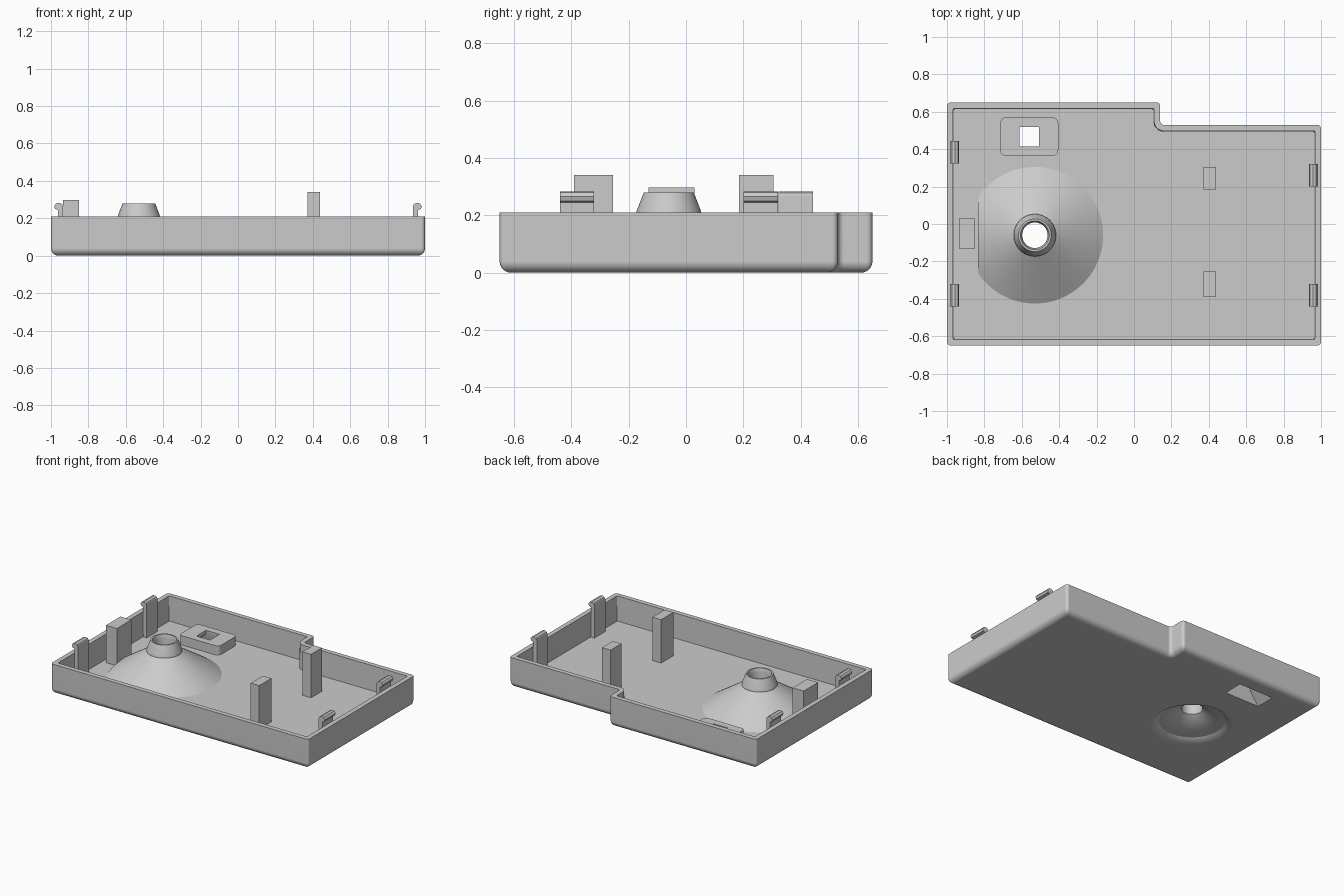
import bpy, bmesh, math
from mathutils import Vector

cube = bpy.data.objects.get("Cube")
if cube:
    bpy.data.objects.remove(cube, do_unlink=True)

FLOOR = 0.035
WALL_TOP = 0.21

grey = bpy.data.materials.new("plain grey")
grey.use_nodes = True
grey.diffuse_color = (0.6, 0.6, 0.6, 1)
grey.node_tree.nodes["Principled BSDF"].inputs["Base Color"].default_value = (0.6, 0.6, 0.6, 1)


def loft(name, rings):
    """Closed solid skinned through rings of equal length, capped at both ends."""
    bm = bmesh.new()
    loops = [[bm.verts.new(p) for p in ring] for ring in rings]
    n = len(loops[0])
    for a, b in zip(loops, loops[1:]):
        for i in range(n):
            j = (i + 1) % n
            bm.faces.new((a[i], a[j], b[j], b[i]))
    bm.faces.new(loops[0][::-1])
    bm.faces.new(loops[-1])
    bmesh.ops.recalc_face_normals(bm, faces=bm.faces)
    mesh = bpy.data.meshes.new(name)
    bm.to_mesh(mesh)
    bm.free()
    mesh.materials.append(grey)
    obj = bpy.data.objects.new(name, mesh)
    bpy.context.collection.objects.link(obj)
    return obj


def rounded(corners, z, radius, inset=0.0, steps=5):
    """Right-angled outline (counter-clockwise), inset and with round corners."""
    pts = [Vector(c) for c in corners]
    ring = []
    for i, p in enumerate(pts):
        e1 = (p - pts[i - 1]).normalized()
        e2 = (pts[(i + 1) % len(pts)] - p).normalized()
        inner = Vector((-e1.y, e1.x)) + Vector((-e2.y, e2.x))
        convex = e1.cross(e2) > 0
        r = max(radius - inset, 0.006) if convex else radius + inset
        centre = p + inner * inset + (e2 - e1) * r
        for k in range(steps + 1):
            t = math.pi / 2 * k / steps
            q = centre - e2 * r * math.cos(t) + e1 * r * math.sin(t)
            ring.append((q.x, q.y, z))
    return ring


def rect(cx, cy, w, d):
    return [(cx + sx * w / 2, cy + sy * d / 2)
            for sx, sy in ((-1, -1), (1, -1), (1, 1), (-1, 1))]


def lathe(name, cx, cy, profile, sides=96):
    angles = [math.tau * i / sides for i in range(sides)]
    return loft(name, [[(cx + r * math.cos(a), cy + r * math.sin(a), z) for a in angles]
                       for r, z in profile])


def box(name, x0, x1, y0, y1, z0, z1):
    corners = rect((x0 + x1) / 2, (y0 + y1) / 2, x1 - x0, y1 - y0)
    return loft(name, [[(x, y, z) for x, y in corners] for z in (z0, z1)])


def cut(obj, cutter):
    cutter.hide_render = True
    mod = obj.modifiers.new("cut", 'BOOLEAN')
    mod.operation = 'DIFFERENCE'
    mod.solver = 'EXACT'
    mod.object = cutter
    bpy.context.view_layer.objects.active = obj
    bpy.ops.object.modifier_apply(modifier=mod.name)


parts = []

# Stepped tray: fillet under the edge, up the wall, over the rim, down to the floor
outline = [(-1, -0.65), (1, -0.65), (1, 0.53), (0.14, 0.53), (0.14, 0.65), (-1, 0.65)]
fillet = 0.04
profile = [(0.06, 0)]
for k in range(7):
    t = math.pi / 2 * k / 6
    profile.append((fillet * (1 - math.sin(t)), fillet * (1 - math.cos(t))))
profile += [(0, WALL_TOP), (0.033, WALL_TOP), (0.036, FLOOR)]
tray = loft("tray", [rounded(outline, z, 0.02, inset) for inset, z in profile])

# Funnel with a tapered neck, trimmed flat beside the left-hand post
fx, fy = -0.53, -0.06
funnel = lathe("funnel", fx, fy, [(0.365, FLOOR), (0.113, 0.2), (0.112, 0.215), (0.087, 0.28)])
trim = box("funnel_trim", -1.2, -0.835, -0.6, 0.5, -0.1, 0.4)
cut(funnel, trim)

# Conical bore, open underneath
bore = lathe("funnel_bore", fx, fy, [(0.281, -0.01), (0.068, 0.123), (0.068, 0.25), (0.08, 0.29)])
cut(funnel, bore)
cut(tray, bore)

# Raised boss with a square window that flares out underneath
bx, by = -0.56, 0.467
boss = loft("window_boss", [rounded(rect(bx, by, 0.31, 0.205), z, 0.03) for z in (FLOOR, 0.1)])
flare = loft("window_flare", [[(x, y, z) for x, y in rect(bx, by, w, d)]
                              for w, d, z in ((0.29, 0.145, -0.01), (0.105, 0.105, 0.075),
                                              (0.105, 0.105, 0.2))])
cut(boss, flare)
cut(tray, flare)
for cutter in (trim, bore, flare):
    bpy.data.objects.remove(cutter, do_unlink=True)
parts += [tray, funnel, boss]

# Support posts
parts.append(box("left_post", -0.935, -0.85, -0.13, 0.03, FLOOR, 0.297))
parts.append(box("rear_post", 0.372, 0.438, 0.185, 0.305, FLOOR, 0.34))
parts.append(box("front_post", 0.372, 0.438, -0.39, -0.255, FLOOR, 0.34))

# Snap clips with a rounded hook facing outwards
hook = [(0.962, FLOOR), (0.935, FLOOR), (0.935, 0.265), (0.942, 0.277), (0.957, 0.283),
        (0.973, 0.279), (0.983, 0.265), (0.978, 0.25), (0.963, 0.245)]
for name, side, y in (("front_clip_left", 1, -0.38), ("rear_clip_left", 1, 0.26),
                      ("front_clip_right", -1, -0.38), ("rear_clip_right", -1, 0.383)):
    parts.append(loft(name, [[(side * x, y + d, z) for x, z in hook] for d in (-0.06, 0.06)]))

# Smooth rounded surfaces, keep hard edges and flat faces crisp
bpy.ops.object.select_all(action='DESELECT')
for obj in parts:
    obj.select_set(True)
bpy.context.view_layer.objects.active = tray
bpy.ops.object.shade_smooth_by_angle(angle=math.radians(32))
for obj in parts:
    mod = obj.modifiers.new("flat face normals", 'WEIGHTED_NORMAL')
    mod.keep_sharp = True
